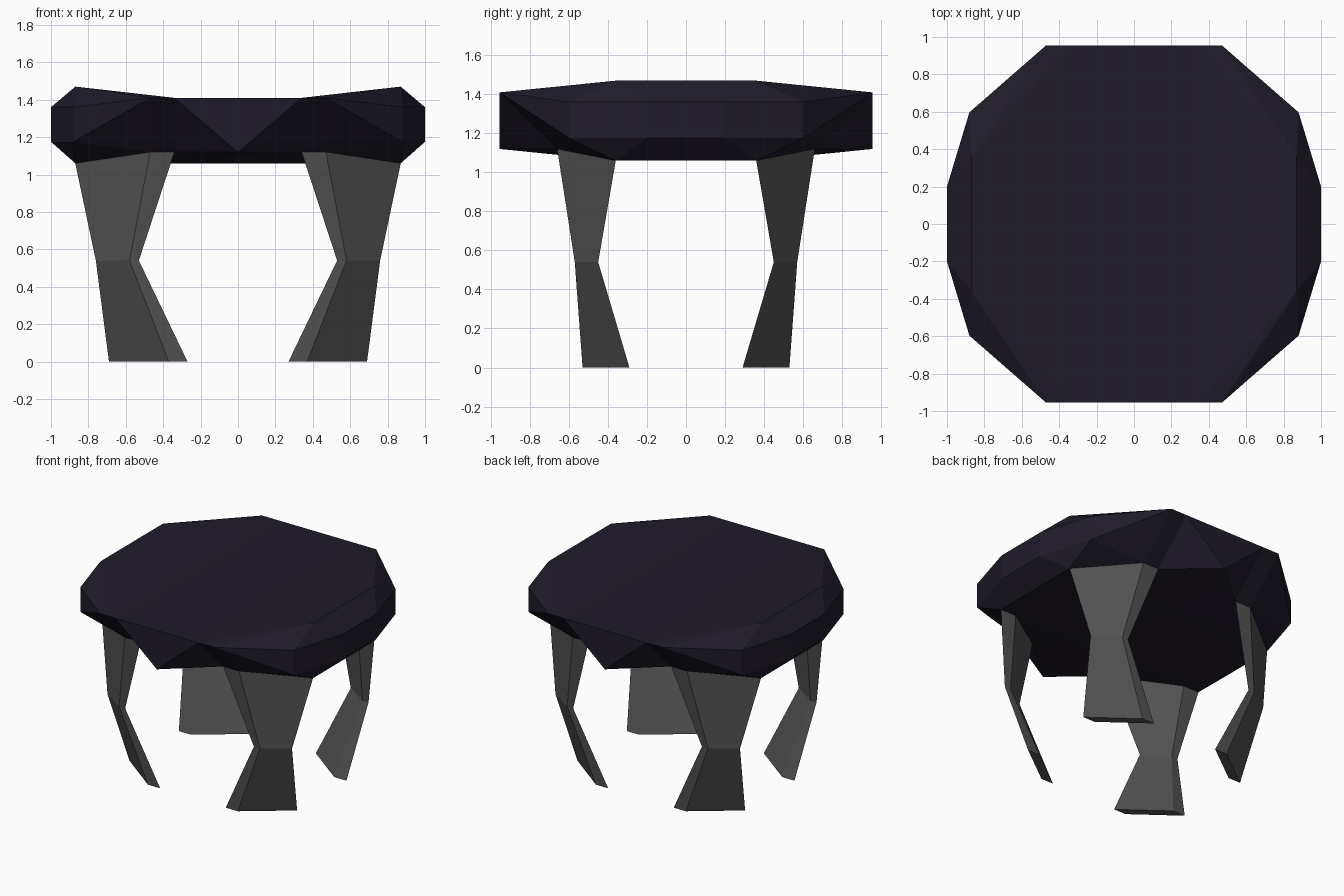
import bpy, bmesh

if "Cube" in bpy.data.objects:
    bpy.data.objects.remove(bpy.data.objects["Cube"])


def material(name, rgb):
    mat = bpy.data.materials.new(name)
    mat.diffuse_color = (*rgb, 1)
    mat.use_nodes = True
    mat.node_tree.nodes["Principled BSDF"].inputs["Base Color"].default_value = mat.diffuse_color
    return mat


def finish(name, bm, mat):
    bmesh.ops.remove_doubles(bm, verts=bm.verts, dist=0.001)
    bmesh.ops.recalc_face_normals(bm, faces=bm.faces)
    mesh = bpy.data.meshes.new(name)
    bm.to_mesh(mesh)
    bm.free()
    mesh.materials.append(mat)
    obj = bpy.data.objects.new(name, mesh)
    bpy.context.collection.objects.link(obj)


seat_mat = material("dark_seat", (0.014, 0.011, 0.022))
leg_mat = material("dark_grey", (0.085, 0.085, 0.085))

# Seat: named points of one quarter, mirrored to all four corners
P = {
    # top: flat middle, raised at the sides
    "mid": (0, 0, 1.41), "lip": (0, .955, 1.41), "in": (.34, 0, 1.41),
    "lip2": (.34, .955, 1.41), "lip3": (.47, .955, 1.41),
    "peak": (.87, .36, 1.47), "peak0": (.87, 0, 1.47),
    # rim band
    "r": (.88, .597, 1.36), "s": (1, .2, 1.36), "s0": (1, 0, 1.36),
    "rb": (.88, .597, 1.175), "sb": (1, .2, 1.175), "sb0": (1, 0, 1.175),
    # underside
    "tip": (0, .955, 1.12), "c": (.34, .66, 1.12), "a": (.47, .66, 1.12),
    "b": (.87, .36, 1.06), "b0": (.87, 0, 1.06),
    "u": (.34, .36, 1.06), "u0": (0, .36, 1.06),
    "v": (.34, 0, 1.06), "v0": (0, 0, 1.06),
}
FACES = """mid in lip2 lip;in peak0 peak lip2;lip2 peak lip3
lip3 peak r;peak s r;peak peak0 s0 s
r s sb rb;s s0 sb0 sb;lip3 r rb;lip3 rb a
rb b a;rb sb b;sb sb0 b0 b
lip lip2 tip;lip2 c tip;lip2 lip3 a c
tip c u u0;c a b u;u b b0 v;u0 u v v0""".replace("\n", ";").split(";")

bm = bmesh.new()
for sx in (1, -1):
    for sy in (1, -1):
        v = {k: bm.verts.new((x * sx, y * sy, z)) for k, (x, y, z) in P.items()}
        for f in FACES:
            bm.faces.new([v[k] for k in f.split()])
finish("seat", bm, seat_mat)

# Legs: (outer x, inner x, y) of the two outer corners, thickness, heights
SECTIONS = [  # (ax, ay), (bx, by), thickness, az, bz
    ((.37, .53), (.69, .29), .10, 0, 0),
    ((.58, .57), (.76, .45), .05, .54, .54),
    ((.47, .66), (.87, .36), .13, 1.12, 1.06),
]
for side, sx in (("right", 1), ("left", -1)):
    for end, sy in (("front", -1), ("back", 1)):
        bm = bmesh.new()
        rings = []
        for (ax, ay), (bx, by), t, az, bz in SECTIONS:
            quad = [(ax, ay, az), (bx, by, bz), (bx - t, by, bz), (ax - t, ay, az)]
            rings.append([bm.verts.new((x * sx, y * sy, z)) for x, y, z in quad])
        for lo, hi in zip(rings, rings[1:]):
            for i in range(4):
                j = (i + 1) % 4
                bm.faces.new((lo[i], lo[j], hi[j], hi[i]))
        bm.faces.new(rings[0])
        bm.faces.new(rings[-1])
        finish(f"{end}_{side}_leg", bm, leg_mat)
